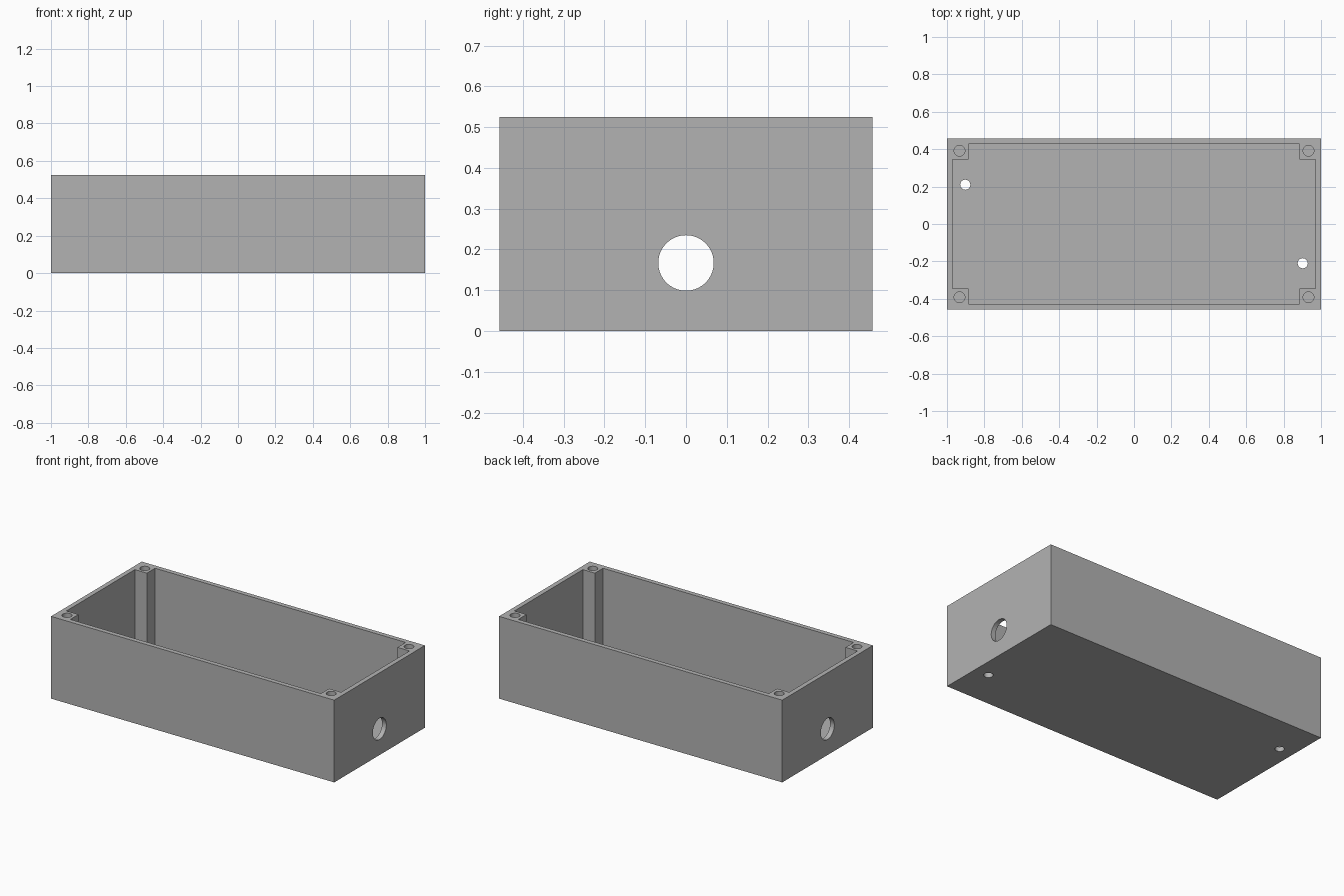
import bpy
import bmesh
import math
from mathutils import Matrix, Vector

default = bpy.data.objects.get("Cube")
if default:
    bpy.data.objects.remove(default, do_unlink=True)

LENGTH, WIDTH, HEIGHT = 2.0, 0.915, 0.525
WALL = 0.03
POST_X, POST_Y = 0.885, 0.345    # inner edges of the corner posts

grey = bpy.data.materials.new("grey plastic")
grey.use_nodes = True
grey.diffuse_color = (0.45, 0.45, 0.45, 1)
grey.node_tree.nodes["Principled BSDF"].inputs["Base Color"].default_value = grey.diffuse_color


def make_object(name, bm):
    bmesh.ops.recalc_face_normals(bm, faces=bm.faces)
    mesh = bpy.data.meshes.new(name)
    bm.to_mesh(mesh)
    bm.free()
    mesh.materials.append(grey)
    obj = bpy.data.objects.new(name, mesh)
    bpy.context.collection.objects.link(obj)
    return obj


def prism(name, outline, bottom, top):
    bm = bmesh.new()
    face = bm.faces.new([bm.verts.new((x, y, bottom)) for x, y in outline])
    result = bmesh.ops.extrude_face_region(bm, geom=[face])
    moved = [v for v in result["geom"] if isinstance(v, bmesh.types.BMVert)]
    bmesh.ops.translate(bm, verts=moved, vec=(0, 0, top - bottom))
    return make_object(name, bm)


def drill(name, radius, depth, centre, along_x=False):
    bm = bmesh.new()
    turn = Matrix.Rotation(math.pi / 2, 4, "Y") if along_x else Matrix()
    bmesh.ops.create_cone(bm, cap_ends=True, segments=64, radius1=radius, radius2=radius,
                          depth=depth, matrix=Matrix.Translation(Vector(centre)) @ turn)
    return make_object(name, bm)


def cut(target, cutter):
    cutter.hide_render = True
    mod = target.modifiers.new(cutter.name, "BOOLEAN")
    mod.operation = "DIFFERENCE"
    mod.solver = "EXACT"
    mod.object = cutter
    bpy.context.view_layer.objects.active = target
    bpy.ops.object.modifier_apply(modifier=mod.name)
    bpy.data.objects.remove(cutter, do_unlink=True)


# Solid block for the enclosure
hx, hy = LENGTH / 2, WIDTH / 2
enclosure = prism("enclosure", [(-hx, -hy), (hx, -hy), (hx, hy), (-hx, hy)], 0, HEIGHT)

# Cavity that leaves a thin wall and four square corner posts
ix, iy = hx - WALL, hy - WALL
quarter = [(ix, POST_Y), (POST_X, POST_Y), (POST_X, iy)]
outline = (quarter + [(-x, y) for x, y in reversed(quarter)]
           + [(-x, -y) for x, y in quarter] + [(x, -y) for x, y in reversed(quarter)])
cut(enclosure, prism("cavity", outline, WALL, HEIGHT + 0.2))

# Blind screw holes in the posts
for sx in (-1, 1):
    for sy in (-1, 1):
        cut(enclosure, drill("screw_hole", 0.029, HEIGHT,
                             (sx * 0.933, sy * 0.392, WALL + HEIGHT / 2)))

# Round cable opening in each end wall
for side in (-1, 1):
    cut(enclosure, drill("cable_hole", 0.068, 0.1, (side * hx, 0, 0.167), along_x=True))

# Diagonally opposite mounting holes in the floor
for side in (-1, 1):
    cut(enclosure, drill("mounting_hole", 0.027, 0.2, (side * 0.902, -side * 0.21, 0)))

# Smooth hole walls, sharp edges elsewhere
bpy.ops.object.select_all(action="DESELECT")
enclosure.select_set(True)
bpy.context.view_layer.objects.active = enclosure
bpy.ops.object.shade_smooth_by_angle(angle=math.radians(30))
